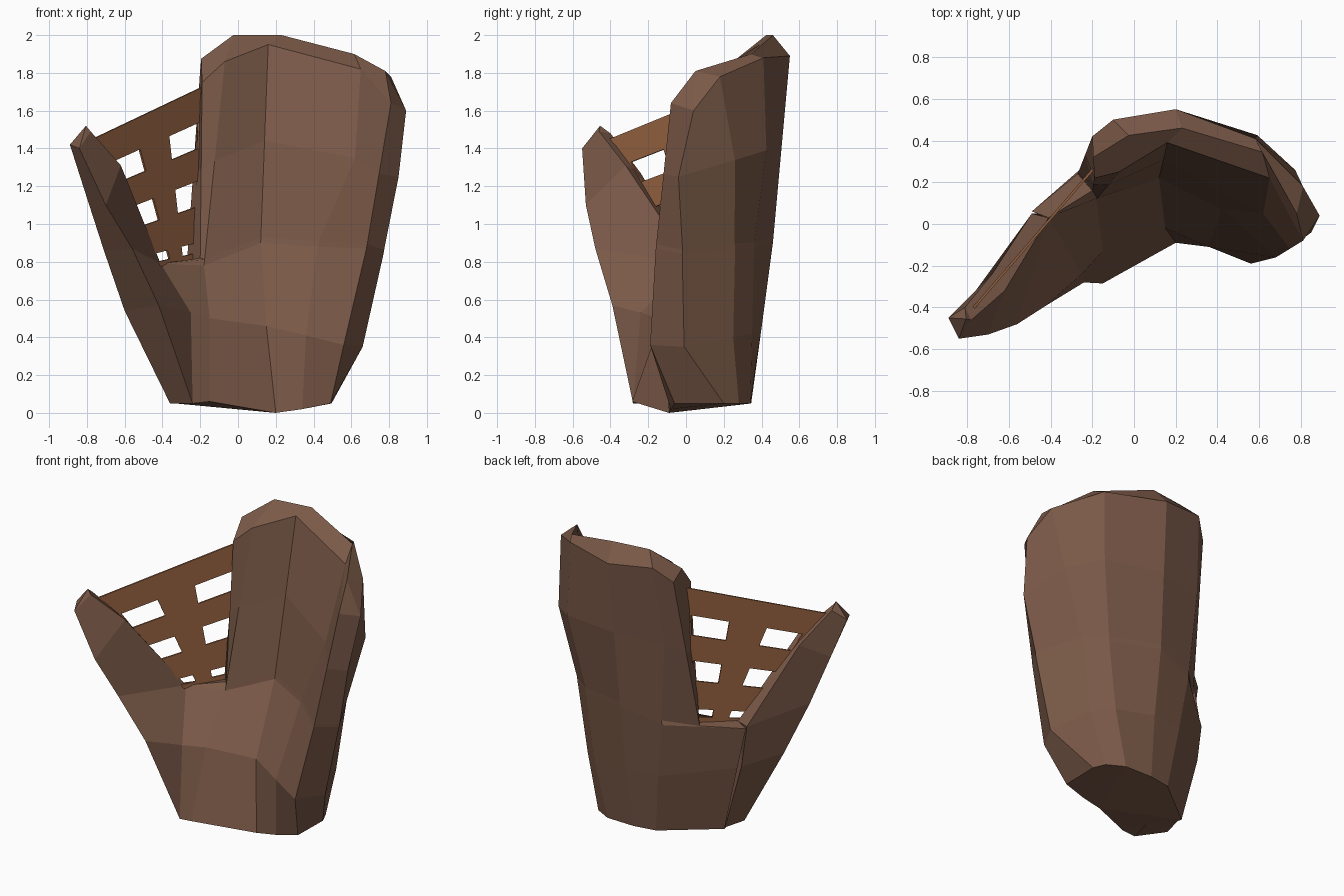
import bpy, bmesh
from mathutils import Vector

if "Cube" in bpy.data.objects:
    bpy.data.objects.remove(bpy.data.objects["Cube"])


def material(name, rgb):
    m = bpy.data.materials.new(name)
    m.diffuse_color = (*rgb, 1)
    m.use_nodes = True
    m.node_tree.nodes["Principled BSDF"].inputs["Base Color"].default_value = m.diffuse_color
    return m


leather = material("brown leather", (0.195, 0.1, 0.064))
lace = material("tan webbing", (0.33, 0.132, 0.056))


def finish(bm, name, mat):
    bmesh.ops.recalc_face_normals(bm, faces=bm.faces)
    me = bpy.data.meshes.new(name)
    bm.to_mesh(me)
    bm.free()
    me.materials.append(mat)
    ob = bpy.data.objects.new(name, me)
    bpy.context.collection.objects.link(ob)
    return ob


def loft(bm, rings):
    """Skin a stack of equal rings and close the bottom; returns vertex rings."""
    vs = [[bm.verts.new(p) for p in r] for r in rings]
    n = len(rings[0])
    for a, b in zip(vs, vs[1:]):
        for i in range(n):
            j = (i + 1) % n
            bm.faces.new((a[i], a[j], b[j], b[i]))
    bmesh.ops.triangulate(bm, faces=[bm.faces.new(vs[0])])
    return vs


# Mitt body: crescent rings, palm side left to right, then back side right to left
base = [(-.24, -.28, .05), (-.15, -.285, .06), (.2, -.09, 0), (.34, -.08, .02),
        (.49, -.06, .05), (.495, .2, .05), (.46, .28, .05), (.35, .34, .05),
        (.15, .345, .05), (0, .32, .05), (-.33, .06, .05)]
heel = [(-.25, -.24, .53), (-.15, -.13, .5), (.15, -.02, .46), (.36, -.11, .41),
        (.56, -.19, .36), (.66, -.01, .35), (.56, .25, .4), (.44, .35, .42),
        (.17, .4, .45), (-.05, .37, .45), (-.44, .08, .5)]
crotch = [(-.41, .03, .79), (-.18, .12, .78), (.12, .22, .9), (.42, .07, .88),
          (.68, -.16, .87), (.77, -.02, .84), (.63, .26, .87), (.5, .36, .87),
          (.17, .46, .9), (-.1, .4, .82), (-.49, .06, .77)]
top = [(-.19, .22, 1.75), (-.07, .25, 1.86), (.16, .39, 1.95), (.65, .22, 1.82),
       (.81, -.08, 1.64), (.89, .04, 1.6), (.81, .18, 1.78), (.58, .41, 1.88),
       (.2, .55, 1.89), (-.1, .5, 1.92), (-.2, .42, 1.82)]
shelf = [Vector(a).lerp(Vector(b), .03) for a, b in zip(crotch, top)]
shelf[0], shelf[-1] = Vector((-.2, .16, .82)), Vector((-.27, .24, .8))
middle = [a.lerp(Vector(b), .5) for a, b in zip(shelf, top)]
middle[3] = Vector((.62, .05, 1.35))
middle[5] = Vector((.85, -.04, 1.25))
middle[9] += Vector((-.04, -.02, 0))
for i in (6, 7):
    middle[i] += Vector((.05, .04, 0))

bm = bmesh.new()
t = loft(bm, [base, heel, crotch, shelf, middle, top])[-1]
# Fingertip crown: raised ridge between matching palm and back points
shift = ((0, 0, .09), (.06, .05, .11), (.05, -.01, .08), (.0, .03, .05), (-.03, 0, .1))
ridge = []
for i, s in enumerate(shift):
    ridge.append(bm.verts.new((t[i].co + t[10 - i].co) / 2 + Vector(s)))
for i in range(4):
    bm.faces.new((t[i], t[i + 1], ridge[i + 1], ridge[i]))
    bm.faces.new((t[10 - i], t[9 - i], ridge[i + 1], ridge[i]))
for tri in ((t[4], t[5], ridge[4]), (t[5], t[6], ridge[4]), (t[10], t[0], ridge[0])):
    bm.faces.new(tri)
finish(bm, "mitt_body", leather)

# Thumb: front ridge, palm edge, back edge, outer edge
thumb = [[(-.24, -.28, .05), (-.2, -.1, .05), (-.32, .04, .05), (-.36, -.11, .05)],
         [(-.42, -.39, .57), (-.25, -.24, .53), (-.45, .05, .5), (-.6, -.19, .54)],
         [(-.56, -.48, .87), (-.41, .03, .79), (-.49, .05, .78), (-.71, -.31, .86)],
         [(-.7, -.53, 1.1), (-.62, -.32, 1.31), (-.68, -.24, 1.27), (-.81, -.39, 1.17)],
         [(-.84, -.55, 1.4), (-.78, -.46, 1.49), (-.81, -.4, 1.48), (-.89, -.45, 1.42)]]
bm = bmesh.new()
t = loft(bm, thumb)[-1]
tip = bm.verts.new((-.805, -.455, 1.52))
for i in range(4):
    bm.faces.new((t[i], t[(i + 1) % 4], tip))
finish(bm, "thumb", leather)

# Webbing: flat lattice between thumb and body with windows left out
cols = [0, .06, .35, .65, .96, 1]
rows = [0, .2, .35, .54, .69, .9, .96, 1]
tl, tr, bl, br = (Vector(p) for p in ((-.77, 1.45), (-.18, 1.73), (-.43, .77), (-.22, .81)))
bm = bmesh.new()
grid = []
for v in rows:
    line = []
    for u in cols:
        x, z = tl.lerp(tr, u).lerp(bl.lerp(br, u), v)
        line.append(bm.verts.new((x, -.38 + 1.16 * (x + .75), z)))
    grid.append(line)
for r in range(len(rows) - 1):
    for c in range(len(cols) - 1):
        if r % 2 == 1 and c in (1, 3):
            continue
        bm.faces.new((grid[r][c], grid[r][c + 1], grid[r + 1][c + 1], grid[r + 1][c]))
web = finish(bm, "webbing", lace)
mod = web.modifiers.new("thickness", 'SOLIDIFY')
mod.thickness = .012
mod.offset = 0
